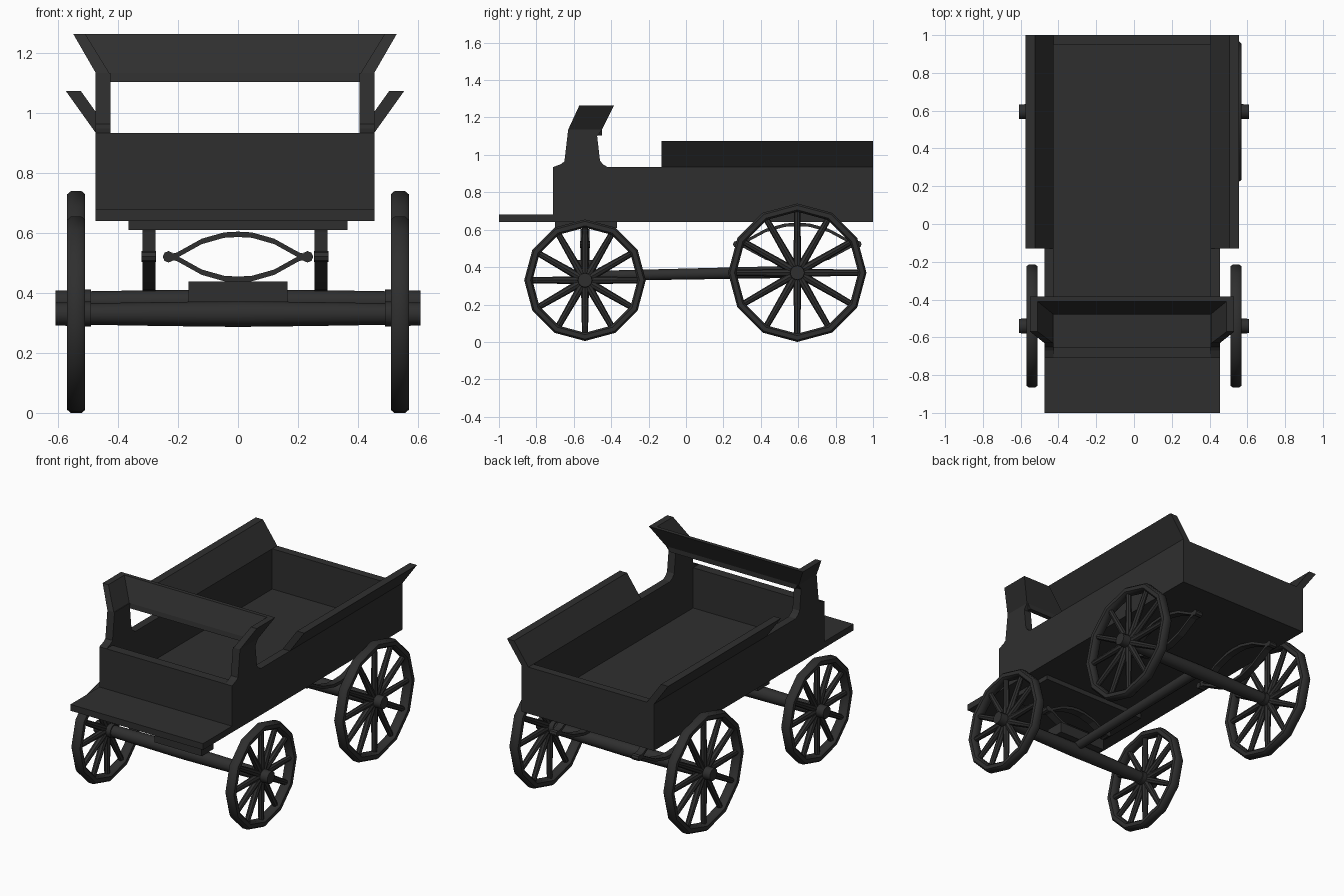
import bpy, bmesh, math
from mathutils import Vector

if "Cube" in bpy.data.objects:
    bpy.data.objects.remove(bpy.data.objects["Cube"])

paint = bpy.data.materials.new("charcoal")
paint.diffuse_color = (0.028, 0.028, 0.028, 1)
paint.use_nodes = True
paint.node_tree.nodes["Principled BSDF"].inputs["Base Color"].default_value = paint.diffuse_color
CX = -0.01  # the body sits slightly left of the axles


def finish(name, bm, smooth=False):
    bmesh.ops.recalc_face_normals(bm, faces=bm.faces)
    me = bpy.data.meshes.new(name)
    bm.to_mesh(me)
    bm.free()
    me.materials.append(paint)
    ob = bpy.data.objects.new(name, me)
    bpy.context.collection.objects.link(ob)
    if smooth:
        bpy.ops.object.select_all(action='DESELECT')
        ob.select_set(True)
        bpy.context.view_layer.objects.active = ob
        bpy.ops.object.shade_smooth_by_angle(angle=math.radians(40))
    return ob


def add_loft(bm, rings, closed=False):
    vs = [[bm.verts.new(p) for p in r] for r in rings]
    n = len(vs[0])
    pairs = list(zip(vs, vs[1:])) + ([(vs[-1], vs[0])] if closed else [])
    for a, b in pairs:
        for i in range(n):
            j = (i + 1) % n
            bm.faces.new((a[i], a[j], b[j], b[i]))
    if not closed:
        bm.faces.new(vs[0])
        bm.faces.new(vs[-1])


def loft(name, rings, closed=False, smooth=False):
    bm = bmesh.new()
    add_loft(bm, rings, closed)
    return finish(name, bm, smooth)


def extrude_x(name, profile, x0, x1):
    return loft(name, [[(x, y, z) for y, z in profile] for x in (x0, x1)])


def box(name, x0, x1, y0, y1, z0, z1):
    return extrude_x(name, [(y0, z0), (y1, z0), (y1, z1), (y0, z1)], x0, x1)


def ring(c, axis, r, n=10):
    q = Vector(axis).to_track_quat('Z', 'Y')
    return [Vector(c) + q @ Vector((r * math.cos(t), r * math.sin(t), 0))
            for t in (2 * math.pi * i / n for i in range(n))]


def rod(bm, a, b, r0, r1, n=10):
    d = Vector(b) - Vector(a)
    add_loft(bm, [ring(a, d, r0, n), ring(b, d, r1, n)])


# Cargo box
box("floor", CX - .44, CX + .44, -.69, .98, .64, .68)
box("front_panel", CX - .465, CX + .465, -.71, -.65, .64, .935)
box("tail_panel", CX - .465, CX + .465, .95, 1, .64, .935)
box("footboard", CX - .465, CX + .465, -1, -.70, .64, .68)

post = [(-.71, .935), (-.67, .95), (-.65, .965), (-.63, 1.135), (-.45, 1.135),
        (-.475, 1.10), (-.46, .97), (-.445, .95), (-.42, .935)]
for side, s in (("left", -1), ("right", 1)):
    X = lambda v: CX + s * v
    box(side + "_side_panel", X(.415), X(.465), -.71, 1, .64, .935)
    # flared board above the side
    loft(side + "_flare_board", [
        [(X(.415), y, .935), (X(.465), y, .935), (X(.565), y, 1.075), (X(.515), y, 1.075)]
        for y in (-.13, 1)])
    # post and flared wing of the backrest
    extrude_x(side + "_post", post, X(.415), X(.465))
    loft(side + "_backrest_wing", [
        [(X(.42), -.63, 1.135), (X(.465), -.63, 1.135), (X(.465), -.45, 1.135), (X(.42), -.45, 1.135)],
        [(X(.50), -.57, 1.265), (X(.54), -.57, 1.265), (X(.54), -.385, 1.265), (X(.50), -.385, 1.265)]])
# leaning backrest
loft("backrest", [
    [(CX - w, y0, z), (CX + w, y0, z), (CX + w, y1, z), (CX - w, y1, z)]
    for w, y0, y1, z in ((.44, -.48, -.45, 1.105), (.455, -.475, -.45, 1.135), (.54, -.41, -.385, 1.265))])


# Wheels: faceted rim, twelve spokes, hub
def wheel(name, s, y, z, r):
    x, n = s * .54, 12
    section = [(-.03, -.012), (-.018, -.022), (.018, -.022), (.03, -.012),
               (.03, .012), (.018, .022), (-.018, .022), (-.03, .012)]
    rings = []
    bm = bmesh.new()
    for k in range(n):
        t = 2 * math.pi * k / n
        c, d = math.cos(t), math.sin(t)
        rings.append([(x + dx, y + (r - .022 + dr) * c, z + (r - .022 + dr) * d) for dx, dr in section])
        rod(bm, (x, y, z), (x, y + (r - .03) * c, z + (r - .03) * d), .022, .016, 8)
    add_loft(bm, rings, closed=True)
    rod(bm, (s * .49, y, z), (s * .61, y, z), .042, .038, 12)
    finish(name, bm, True)


for part, y, z, r in (("front", -.54, .33, .325), ("rear", .595, .37, .37)):
    for side, s in (("left", -1), ("right", 1)):
        wheel(part + "_" + side + "_wheel", s, y, z, r)
    loft(part + "_axle", [ring((x, y, z), (1, 0, 0), q, 12)
                          for x, q in ((-.55, .035), (-.25, .04), (0, .043), (.25, .04), (.55, .035))],
         smooth=True)

# Reach pole between the axles
bm = bmesh.new()
rod(bm, (0, -.54, .352), (0, .595, .375), .028, .034, 10)
finish("reach_pole", bm, True)

# Front bolsters
box("upper_bolster", -.365, .365, -.70, -.37, .61, .645)
box("lower_bolster", -.165, .165, -.60, -.48, .37, .438)


# Elliptic leaf springs: upper and lower bowed leaf plus end eyes
def spring(name, centre, half, height, width, along_x):
    u = Vector((1, 0, 0)) if along_x else Vector((0, 1, 0))
    w = Vector((0, 1, 0)) if along_x else Vector((1, 0, 0))
    up, c = Vector((0, 0, 1)), Vector(centre)
    curve = [(1, .1), (.88, .17), (.52, .72), (.2, .97), (0, 1)]
    pts = [(-a, b) for a, b in curve] + curve[-2::-1]
    bm = bmesh.new()
    for sgn in (1, -1):
        add_loft(bm, [[c + u * a * half + up * (sgn * (b * height - .009) + dz) + w * dw
                       for dw, dz in ((-width, -.009), (width, -.009), (width, .009), (-width, .009))]
                      for a, b in pts])
        e = c + u * sgn * half
        rod(bm, e - w * width * 1.1, e + w * width * 1.1, .019, .019, 8)
    finish(name, bm)


spring("front_spring", (0, -.54, .521), .232, .084, .025, True)
for side, s in (("left", -1), ("right", 1)):
    spring("rear_" + side + "_spring", (CX + s * .2875, .595, .522), .325, .115, .022, False)
